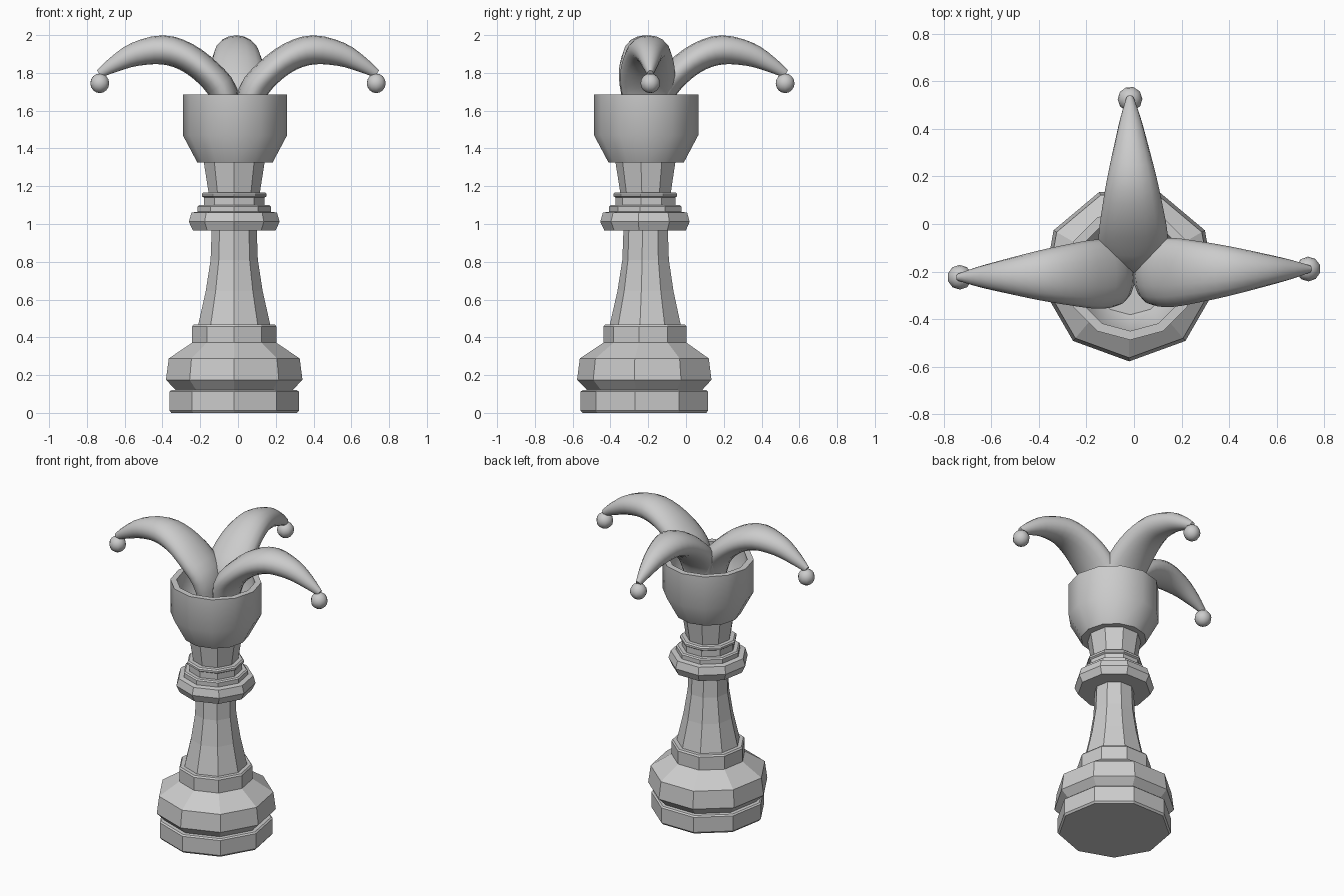
import bpy, bmesh, math
from mathutils import Vector, Matrix

if "Cube" in bpy.data.objects:
    bpy.data.objects.remove(bpy.data.objects["Cube"])

AXIS = Vector((-0.02, -0.21, 0))      # axis of the turned body
HORN_AXIS = Vector((0.0, -0.207, 0))  # where the horns meet


def finish(name, bm, smooth=None):
    bmesh.ops.recalc_face_normals(bm, faces=bm.faces)
    mesh = bpy.data.meshes.new(name)
    bm.to_mesh(mesh)
    bm.free()
    obj = bpy.data.objects.new(name, mesh)
    bpy.context.collection.objects.link(obj)
    if smooth:
        bpy.ops.object.select_all(action='DESELECT')
        obj.select_set(True)
        bpy.context.view_layer.objects.active = obj
        bpy.ops.object.shade_smooth_by_angle(angle=math.radians(smooth))
    return obj


def skin(bm, rings):
    """Join successive rings of points with quads and cap both ends."""
    loops = [[bm.verts.new(p) for p in ring] for ring in rings]
    n = len(loops[0])
    for a, b in zip(loops, loops[1:]):
        for i in range(n):
            j = (i + 1) % n
            bm.faces.new((a[i], a[j], b[j], b[i]))
    bm.faces.new(loops[0])
    bm.faces.new(loops[-1])


def lathe(name, profile, sides, smooth=None, centre=AXIS):
    """Turn (radius, z) points; one corner points to the front."""
    bm = bmesh.new()
    angles = [-math.pi / 2 + math.tau * i / sides for i in range(sides)]
    skin(bm, [[centre + Vector((r * math.cos(a), r * math.sin(a), z)) for a in angles]
              for r, z in profile])
    return finish(name, bm, smooth)


# Faceted nine-sided body
lathe("pedestal", [(0.338, 0), (0.348, 0.012), (0.348, 0.112), (0.338, 0.12),
                   (0.315, 0.122), (0.367, 0.175), (0.352, 0.288), (0.226, 0.372),
                   (0.226, 0.458), (0.218, 0.468), (0.19, 0.468)], 9)
lathe("stem", [(0.195, 0.46), (0.153, 0.645), (0.127, 0.81), (0.121, 0.97)], 9)
lathe("collar", [(0.12, 0.965), (0.222, 0.965), (0.244, 1.012), (0.23, 1.06),
                 (0.197, 1.065), (0.197, 1.093), (0.188, 1.10), (0.163, 1.10),
                 (0.163, 1.14), (0.174, 1.147), (0.174, 1.16), (0.165, 1.168),
                 (0.135, 1.168)], 9)
lathe("neck", [(0.137, 1.16), (0.164, 1.33)], 9)

# Hollow smooth cup
lathe("cup", [(0.15, 1.325), (0.199, 1.325), (0.276, 1.47), (0.276, 1.685),
              (0.238, 1.685), (0.238, 1.50), (0.17, 1.42)], 12, 40,
      Vector((-0.016, -0.211, 0)))

# Horn path: distance from axis, height, half width, half thickness
HORN = [(0.05, 1.50, 0.09, 0.05), (0.075, 1.69, 0.135, 0.075), (0.16, 1.80, 0.145, 0.074),
        (0.275, 1.885, 0.128, 0.076), (0.40, 1.922, 0.104, 0.077),
        (0.545, 1.898, 0.070, 0.063), (0.655, 1.845, 0.042, 0.042), (0.735, 1.795, 0.016, 0.022)]


def smooth_path(points, steps=3):
    """Catmull-Rom interpolation of the path table."""
    pts = [Vector(p) for p in points]
    pts = [2 * pts[0] - pts[1]] + pts + [2 * pts[-1] - pts[-2]]
    out = []
    for p0, p1, p2, p3 in zip(pts, pts[1:], pts[2:], pts[3:]):
        for s in range(steps):
            t = s / steps
            out.append(0.5 * (2 * p1 + (p2 - p0) * t + (2 * p0 - 5 * p1 + 4 * p2 - p3) * t ** 2
                              + (3 * p1 - p0 - 3 * p2 + p3) * t ** 3))
    return out + [pts[-2]]


path = smooth_path(HORN)
for side, degrees in (("right", 1.4), ("back", 91.3), ("left", 181.3)):
    turn = Matrix.Translation(HORN_AXIS) @ Matrix.Rotation(math.radians(degrees), 4, 'Z')
    # Curved tapering horn
    rings = []
    for i, p in enumerate(path):
        step = path[min(i + 1, len(path) - 1)] - path[max(i - 1, 0)]
        tangent = Vector((step[0], 0, step[1])).normalized()
        up = Vector((-tangent.z, 0, tangent.x))
        mid = Vector((p[0], 0, p[1]))
        rings.append([turn @ (mid + Vector((0, p[2] * math.cos(a), 0)) + up * p[3] * math.sin(a))
                      for a in (math.tau * k / 16 for k in range(16))])
    bm = bmesh.new()
    skin(bm, rings)
    finish(side + "_horn", bm, 50)
    # Round bell at the tip
    bm = bmesh.new()
    bmesh.ops.create_uvsphere(bm, u_segments=10, v_segments=8, radius=0.052,
                              matrix=turn @ Matrix.Translation((0.732, 0, 1.745)))
    finish(side + "_bell", bm, 60)
